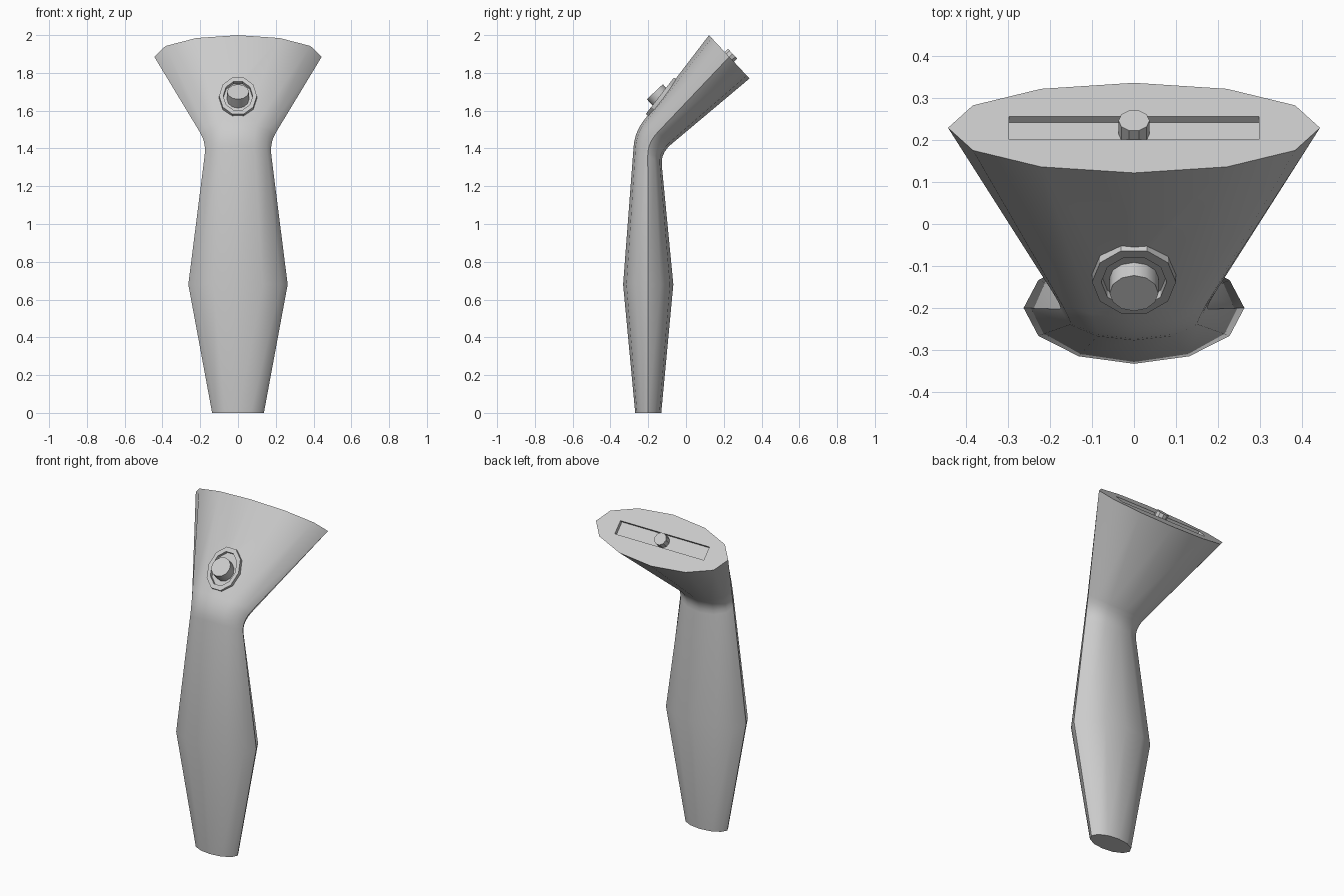
import bpy, bmesh, math
from mathutils import Vector

if "Cube" in bpy.data.objects:
    bpy.data.objects.remove(bpy.data.objects["Cube"])

X = Vector((1, 0, 0))


def ring(y, z, across, rx, ry, n=12, start=0.0):
    """Elliptical ring in the plane of X and the given across direction."""
    c, a = Vector((0, y, z)), across.normalized()
    angles = [start + 2 * math.pi * i / n for i in range(n)]
    return [c + X * rx * math.cos(t) + a * ry * math.sin(t) for t in angles]


def lerp(a, b, t):
    return [p.lerp(q, t) for p, q in zip(a, b)]


def shift(r, d):
    return [p + d for p in r]


def loft(name, rings, closed=False, angle=40):
    """Skin a list of rings; cap the ends unless the loft closes on itself."""
    bm = bmesh.new()
    vs = [[bm.verts.new(p) for p in r] for r in rings]
    n = len(vs[0])
    pairs = list(zip(vs, vs[1:])) + ([(vs[-1], vs[0])] if closed else [])
    for a, b in pairs:
        for i in range(n):
            j = (i + 1) % n
            bm.faces.new((a[i], a[j], b[j], b[i]))
    if not closed:
        bm.faces.new(vs[0])
        bm.faces.new(vs[-1])
    bmesh.ops.recalc_face_normals(bm, faces=bm.faces)
    me = bpy.data.meshes.new(name)
    bm.to_mesh(me)
    bm.free()
    ob = bpy.data.objects.new(name, me)
    bpy.context.collection.objects.link(ob)
    if angle:
        activate(ob)
        bpy.ops.object.shade_smooth_by_angle(angle=math.radians(angle))
    return ob


def activate(ob):
    bpy.ops.object.select_all(action='DESELECT')
    ob.select_set(True)
    bpy.context.view_layer.objects.active = ob


def cut(ob, cutter):
    """Subtract the cutter and keep it hidden."""
    mod = ob.modifiers.new("cut", 'BOOLEAN')
    mod.operation, mod.solver, mod.object = 'DIFFERENCE', 'EXACT', cutter
    cutter.hide_render = True
    cutter.hide_set(True)


# Directions: end face slope, end face normal, front of neck slope and normal
end_dir = Vector((0, 0.683, -0.730))
end_nrm = Vector((0, 0.730, 0.683))
slope = Vector((0, 0.61, 0.79))
slope_nrm = Vector((0, -0.79, 0.61))

# Body: bottom, widest part, rounded bend, flared head
base = ring(-0.2, 0, Vector((0, 1, 0)), 0.137, 0.069)
belly = ring(-0.2, 0.68, Vector((0, 1, 0)), 0.263, 0.133)
bend = ring(-0.203, 1.43, Vector((0, 0.137, -0.11)), 0.168, 0.088)
head = ring(0.229, 1.885, end_dir, 0.443, 0.157)
lo, hi = lerp(bend, belly, 0.09), lerp(bend, head, 0.12)
curve = [lerp(lerp(lo, bend, t), lerp(bend, hi, t), t) for t in (0, .2, .4, .6, .8, 1)]
body = loft("handle_body", [base, belly] + curve + [head])

# Slot in the end face
s = ring(0.229, 1.885, end_dir, 0.298 * 2 ** .5, 0.040 * 2 ** .5, 4, math.pi / 4)
cut(body, loft("slot_cutter", [shift(s, end_nrm * -0.02), shift(s, end_nrm * 0.05)], angle=0))

# Slider knob in the slot
k = ring(0.229, 1.885, end_dir, 0.037, 0.037, 10)
loft("slot_knob", [shift(k, end_nrm * -0.022), shift(k, end_nrm * 0.024)], angle=30)

# Raised collar around the push button, with a recess inside it
outer = ring(-0.132, 1.674, slope, 0.1, 0.128, 10)
inner = ring(-0.132, 1.674, slope, 0.078, 0.100, 10)
cut(body, loft("recess_cutter", [shift(inner, slope_nrm * -0.012), shift(inner, slope_nrm * 0.05)], angle=0))
up, down = slope_nrm * 0.008, slope_nrm * -0.02
loft("button_collar", [shift(outer, down), shift(outer, up), shift(inner, up), shift(inner, down)],
     closed=True, angle=30)

# Push button, parallel to the end face
b = ring(-0.165, 1.70, end_nrm, 0.058, 0.058, 12)
loft("push_button", [b, shift(b, end_dir * 0.11)])
